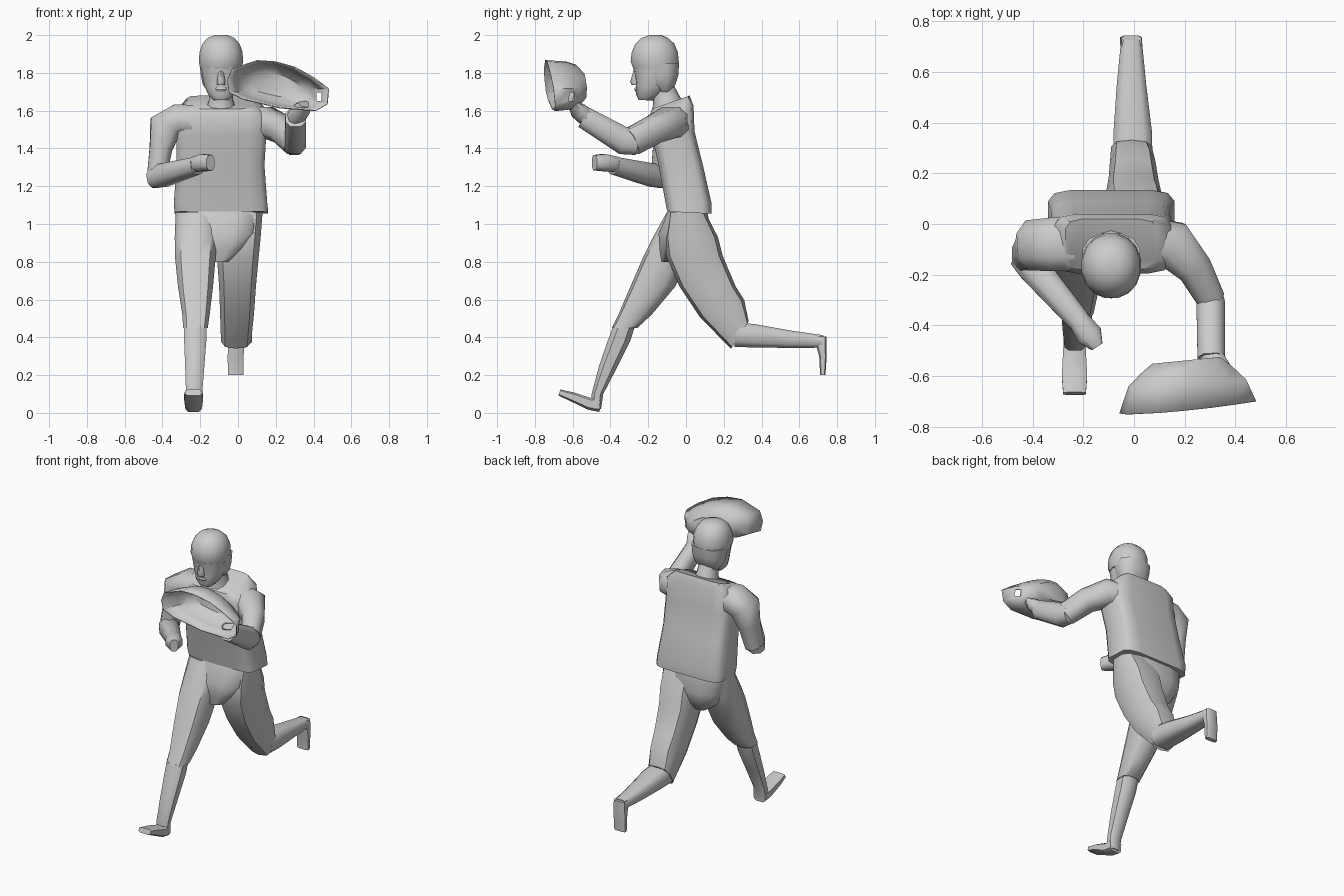
import bpy, math
from mathutils import Vector


def make(name, rings, angle=45, caps=True):
    """Skin a list of equal-length point rings."""
    n = len(rings[0])
    verts = [p for r in rings for p in r]
    faces = [(i * n + j, i * n + (j + 1) % n, (i + 1) * n + (j + 1) % n, (i + 1) * n + j)
             for i in range(len(rings) - 1) for j in range(n)]
    if caps:
        faces.append(tuple(reversed(range(n))))
    faces.append(tuple(range(len(verts) - n, len(verts))))
    me = bpy.data.meshes.new(name)
    me.from_pydata(verts, [], faces)
    me.shade_smooth()
    me.set_sharp_from_angle(angle=math.radians(angle))
    ob = bpy.data.objects.new(name, me)
    bpy.context.collection.objects.link(ob)
    return ob


def section(n, square):
    """Unit superellipse; small exponents are boxier."""
    pts = []
    for k in range(n):
        a = 2 * math.pi * (k + 0.5) / n
        c, s = math.cos(a), math.sin(a)
        pts.append((math.copysign(abs(c) ** square, c), math.copysign(abs(s) ** square, s)))
    m = max(p[0] for p in pts)
    return [(u / m, v / m) for u, v in pts]


def loft(name, rows, n=12, square=0.6, angle=45):
    """Rows of (z, x0, x1, y0, y1, tilt), bottom to top."""
    rings = []
    for z, x0, x1, y0, y1, tilt in rows:
        cx, cy, rx, ry = (x0 + x1) / 2, (y0 + y1) / 2, (x1 - x0) / 2, (y1 - y0) / 2
        rings.append([(cx + rx * u, cy + ry * v, z + tilt * ry * v) for u, v in section(n, square)])
    return make(name, rings, angle)


def limb(name, path, n=8, square=0.8, ref=(0, 0, 1), angle=55):
    """Path of (x, y, z, side radius, other radius)."""
    pos = [Vector(p[:3]) for p in path]
    rings = []
    for i, p in enumerate(path):
        t = (pos[min(i + 1, len(pos) - 1)] - pos[max(i - 1, 0)]).normalized()
        u = t.cross(Vector(ref)).normalized()
        v = u.cross(t)
        rings.append([pos[i] + u * (p[3] * a) - v * (p[4] * b) for a, b in section(n, square)])
    return make(name, rings, angle)


# Shirt body, leaning forward
loft("shirt", [
    (1.06, -.335, .16, -.10, .135, -.05),
    (1.11, -.34, .155, -.108, .135, 0),
    (1.31, -.325, .14, -.145, .09, 0),
    (1.48, -.325, .15, -.18, .045, .1),
    (1.595, -.315, .145, -.195, .04, .25),
    (1.645, -.27, .09, -.18, .02, .35)], 12, .36)

# Trousers
loft("hips", [
    (.80, -.18, -.05, -.13, .06, 0),
    (.86, -.26, .03, -.14, .11, 0),
    (.95, -.31, .10, -.145, .135, 0),
    (1.08, -.325, .13, -.09, .11, 0)], 12, .65)
loft("front_trouser_leg", [
    (.45, -.29, -.16, -.39, -.26, 0),
    (.52, -.295, -.15, -.355, -.185, 0),
    (.67, -.318, -.132, -.29, -.06, 0),
    (.83, -.334, -.118, -.22, .02, 0),
    (.93, -.335, -.11, -.17, .07, 0),
    (1.06, -.33, -.1, -.10, .09, 0)], 10, .7)
loft("back_trouser_leg", [
    (.412, -.09, .07, .24, .33, 1.55),
    (.55, -.095, .085, .08, .305, .4),
    (.67, -.1, .095, -.03, .258, 0),
    (.83, -.112, .11, -.1, .19, 0),
    (.93, -.11, .12, -.11, .165, 0),
    (1.06, -.1, .13, -.09, .1, 0)], 10, .65)

# Lower legs and feet
loft("front_shin", [
    (.02, -.275, -.192, -.5, -.45, 0),
    (.10, -.275, -.19, -.5, -.438, 0),
    (.25, -.28, -.178, -.46, -.36, 0),
    (.38, -.285, -.168, -.415, -.295, 0),
    (.46, -.285, -.165, -.385, -.27, 0)], 8, .75)
limb("front_foot", [
    (-.235, -.455, .045, .043, .04),
    (-.235, -.51, .048, .045, .032),
    (-.235, -.6, .084, .05, .025),
    (-.235, -.67, .108, .045, .017)], 8, .5, angle=40)
limb("back_shin", [
    (-.005, .26, .415, .078, .065),
    (-.005, .36, .408, .076, .062),
    (-.01, .55, .39, .058, .046),
    (-.01, .725, .378, .041, .033)], 8, .6)
loft("back_foot", [
    (.2, -.053, .028, .71, .738, 0),
    (.3, -.055, .03, .705, .745, 0),
    (.35, -.052, .032, .69, .745, 0),
    (.405, -.05, .03, .69, .745, 0)], 8, .5)

# Arm bent across the body
limb("bent_sleeve", [
    (-.24, -.08, 1.545, .085, .105),
    (-.32, -.08, 1.55, .085, .105),
    (-.385, -.085, 1.515, .088, .1),
    (-.408, -.1, 1.4, .06, .075),
    (-.43, -.125, 1.25, .052, .062)], ref=(0, 1, 0))
limb("bent_forearm", [
    (-.448, -.125, 1.24, .05, .05),
    (-.4, -.17, 1.257, .062, .06),
    (-.215, -.385, 1.31, .045, .045)])
limb("bent_hand", [
    (-.225, -.37, 1.315, .04, .04),
    (-.175, -.44, 1.325, .052, .045),
    (-.145, -.485, 1.325, .025, .04)])

# Arm reaching forward with the glove
limb("reaching_sleeve", [
    (.04, -.05, 1.535, .08, .085),
    (.15, -.08, 1.54, .095, .08),
    (.235, -.17, 1.5, .07, .072),
    (.3, -.29, 1.435, .056, .072)])
limb("reaching_forearm", [
    (.295, -.26, 1.425, .05, .06),
    (.303, -.32, 1.435, .056, .072),
    (.305, -.54, 1.565, .054, .058)])
limb("reaching_hand", [
    (.305, -.52, 1.56, .045, .045),
    (.33, -.57, 1.6, .05, .04),
    (.355, -.6, 1.635, .04, .02)])

# Glove: open bowl facing forward, with a small hole in the webbing
outline = [(-.055, 1.76), (-.03, 1.82), (.10, 1.865), (.2, 1.858), (.30, 1.83), (.40, 1.775),
           (.48, 1.715), (.472, 1.635), (.41, 1.6), (.22, 1.615), (.03, 1.66), (-.045, 1.695)]
GX, GZ = .2, 1.735
rings = [[(x, -.725 + .08 * (x - GX) - .1 * (z - GZ), z) for x, z in outline]]
for y, sx, sz in ((-.63, .86, .94), (-.58, .67, .82), (-.542, .5, .5)):
    rings.append([(GX + (x - GX) * sx, y + .05 * (x - GX), GZ + (z - GZ) * sz) for x, z in outline])
glove = make("glove", rings, 45, caps=False)
solid = glove.modifiers.new("thickness", 'SOLIDIFY')
solid.thickness = .006
solid.offset = 0
bpy.ops.mesh.primitive_cube_add(size=1, location=(.428, -.65, 1.675))
cutter = bpy.context.object
cutter.name = "glove_hole_cutter"
cutter.scale = (.026, .3, .045)
cutter.hide_render = True
cutter.display_type = 'WIRE'
hole = glove.modifiers.new("hole", 'BOOLEAN')
hole.operation = 'DIFFERENCE'
hole.object = cutter

# Neck and head
HX = -.09


def head_part(name, rows, **kw):
    loft(name, [(z, HX - w, HX + w, y0, y1, t) for z, w, y0, y1, t in rows], **kw)


head_part("neck", [(1.6, .085, -.18, -.01, .2), (1.65, .065, -.17, -.03, .2),
                   (1.74, .058, -.19, -.07, 0)], n=10, square=.9)
head_part("head", [
    (1.655, .04, -.25, -.17, -.05), (1.685, .068, -.263, -.13, 0), (1.73, .088, -.262, -.09, 0),
    (1.79, .1, -.27, -.06, 0), (1.84, .105, -.28, -.05, 0)], n=14, square=.85)
head_part("hair", [
    (1.70, .07, -.14, -.085, 0), (1.74, .097, -.19, -.055, 0), (1.79, .107, -.21, -.04, 0),
    (1.85, .113, -.22, -.037, 0)], n=12, square=.8)
head_part("cap", [
    (1.82, .11, -.277, -.04, 0), (1.86, .117, -.293, -.038, 0), (1.91, .114, -.287, -.043, 0),
    (1.955, .098, -.268, -.062, 0), (1.985, .07, -.235, -.095, 0),
    (2.0, .035, -.195, -.13, 0)], n=16, square=.95, angle=50)
head_part("nose", [(1.735, .02, -.284, -.24, 0), (1.752, .022, -.292, -.24, 0),
                   (1.81, .013, -.276, -.24, 0)], n=6, square=.9, angle=60)
head_part("lips", [(1.7, .024, -.268, -.23, 0), (1.712, .03, -.274, -.23, 0),
                   (1.722, .026, -.27, -.23, 0)], n=8, square=.8)
